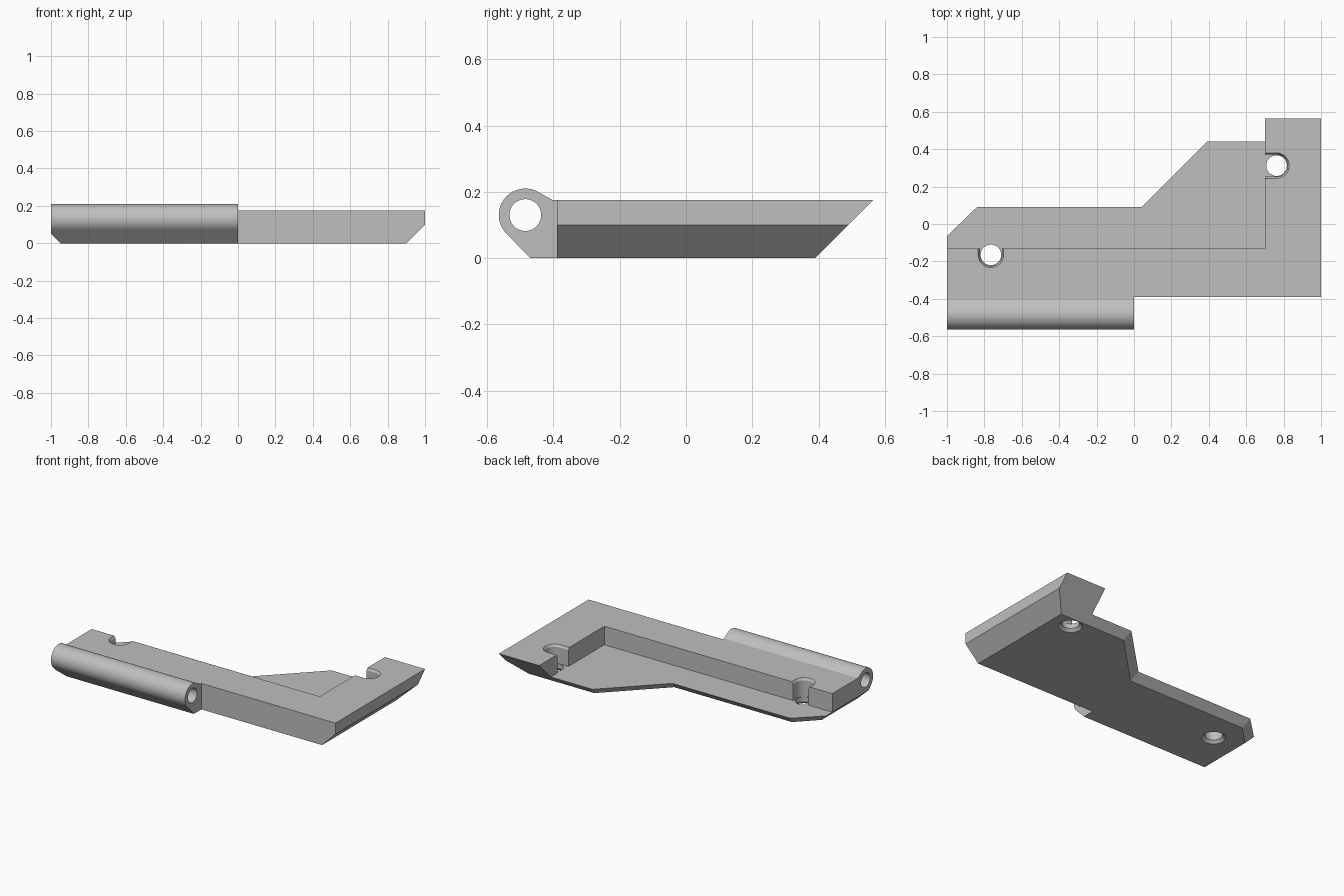
import bpy
import bmesh
from math import sin, cos, pi, radians
from mathutils import Vector

default = bpy.data.objects.get("Cube")
if default:
    bpy.data.objects.remove(default, do_unlink=True)

TOP, FLOOR = 0.175, 0.05
FRONT = -0.39
STEP_Y, STEP_X = -0.13, 0.7

grey = bpy.data.materials.new("plain_grey")
grey.use_nodes = True
colour = (0.52, 0.52, 0.52, 1)
grey.diffuse_color = colour
grey.node_tree.nodes["Principled BSDF"].inputs["Base Color"].default_value = colour


def loft(name, rings, cuts=()):
    """Closed solid through matching rings, trimmed by (point, outward normal) planes."""
    bm = bmesh.new()
    loops = [[bm.verts.new(p) for p in ring] for ring in rings]
    bm.faces.new(loops[0])
    bm.faces.new(loops[-1])
    n = len(loops[0])
    for a, b in zip(loops, loops[1:]):
        for i in range(n):
            j = (i + 1) % n
            bm.faces.new((a[i], a[j], b[j], b[i]))
    for point, normal in cuts:
        geom = bm.verts[:] + bm.edges[:] + bm.faces[:]
        res = bmesh.ops.bisect_plane(bm, geom=geom, dist=1e-5, plane_co=point,
                                     plane_no=Vector(normal).normalized(), clear_outer=True)
        edges = [e for e in res["geom_cut"] if isinstance(e, bmesh.types.BMEdge)]
        bmesh.ops.holes_fill(bm, edges=edges, sides=0)
    bmesh.ops.recalc_face_normals(bm, faces=bm.faces[:])
    mesh = bpy.data.meshes.new(name)
    bm.to_mesh(mesh)
    bm.free()
    mesh.materials.append(grey)
    obj = bpy.data.objects.new(name, mesh)
    bpy.context.collection.objects.link(obj)
    return obj


def flat(points, z):
    return [(x, y, z) for x, y in points]


def circle(c, r, z, n=48):
    return [(c[0] + r * cos(2 * pi * i / n), c[1] + r * sin(2 * pi * i / n), z) for i in range(n)]


def slot(c, r, z, facing, reach=0.1, n=24):
    """U-shaped outline, rounded at the back and open towards the facing angle."""
    pts = [(c[0] + r * cos(a), c[1] + r * sin(a))
           for a in (facing + pi / 2 + pi * i / n for i in range(n + 1))]
    dx, dy = reach * cos(facing), reach * sin(facing)
    pts += [(pts[-1][0] + dx, pts[-1][1] + dy), (pts[0][0] + dx, pts[0][1] + dy)]
    return flat(pts, z)


def combine(target, other, operation):
    other.hide_render = True
    mod = target.modifiers.new(operation, "BOOLEAN")
    mod.operation, mod.object, mod.solver = operation, other, "EXACT"
    bpy.context.view_layer.objects.active = target
    bpy.ops.object.modifier_apply(modifier=mod.name)
    bpy.data.objects.remove(other, do_unlink=True)


# Base plate with bevelled underside
under = [(-0.95, FRONT), (0.9, FRONT), (0.9, 0.39), (STEP_X, 0.39), (0.41, 0.39),
         (0.06, 0.04), (-0.82, 0.04), (-0.95, -0.09)]
over = [(-1, FRONT), (0.95, FRONT), (0.95, 0.44), (STEP_X, 0.44), (0.39, 0.44),
        (0.04, 0.09), (-0.84, 0.09), (-1, -0.065)]
bracket = loft("hinge_bracket", [flat(under, 0), flat(over, FLOOR)])

# Raised L-shaped wall
wall_shape = [(-1, FRONT), (1, FRONT), (1, 0.6), (STEP_X, 0.6), (STEP_X, STEP_Y), (-1, STEP_Y)]
wall = loft("raised_wall", [flat(wall_shape, FLOOR), flat(wall_shape, TOP)],
            [((0.9, 0, 0), (1, 0, -1)), ((0, 0.39, 0), (0, 1, -1))])
combine(bracket, wall, "UNION")

# Hinge barrel with tangent webs
cy, cz, radius = -0.485, 0.13, 0.08
arc = [radians(60 + 165 * i / 32) for i in range(33)]
profile = [(cy + radius * cos(a), cz + radius * sin(a)) for a in arc]
profile += [(-0.47, 0), (FRONT, 0), (FRONT, TOP), (-0.403, TOP)]
barrel = loft("hinge_barrel", [[(x, y, z) for y, z in profile] for x in (-1, 0)],
              [((-0.95, 0, 0), (-1, 0, -1))])
combine(bracket, barrel, "UNION")

# Pin hole along the barrel
pin = loft("pin_cutter", [[(x, y, z) for y, z, _ in circle((cy, cz), 0.048, 0)]
                          for x in (-1.1, 0.1)])
combine(bracket, pin, "DIFFERENCE")

# Countersunk screw holes, each opening into the recess
for centre, facing in (((-0.765, -0.165), pi / 2), ((0.762, 0.312), pi)):
    notch = loft("notch_cutter", [slot(centre, r, z, facing) for r, z in
                 ((0.059, FLOOR), (0.059, TOP - 0.015), (0.068, TOP), (0.074, TOP + 0.01))])
    combine(bracket, notch, "DIFFERENCE")
    bore = loft("bore_cutter", [circle(centre, r, z) for r, z in
                ((0.083, -0.01), (0.073, 0), (0.055, 0.018), (0.055, 0.12))])
    combine(bracket, bore, "DIFFERENCE")

# Smooth round surfaces, crisp edges
bpy.ops.object.select_all(action="DESELECT")
bracket.select_set(True)
bpy.context.view_layer.objects.active = bracket
bpy.ops.object.shade_smooth_by_angle(angle=radians(25))
